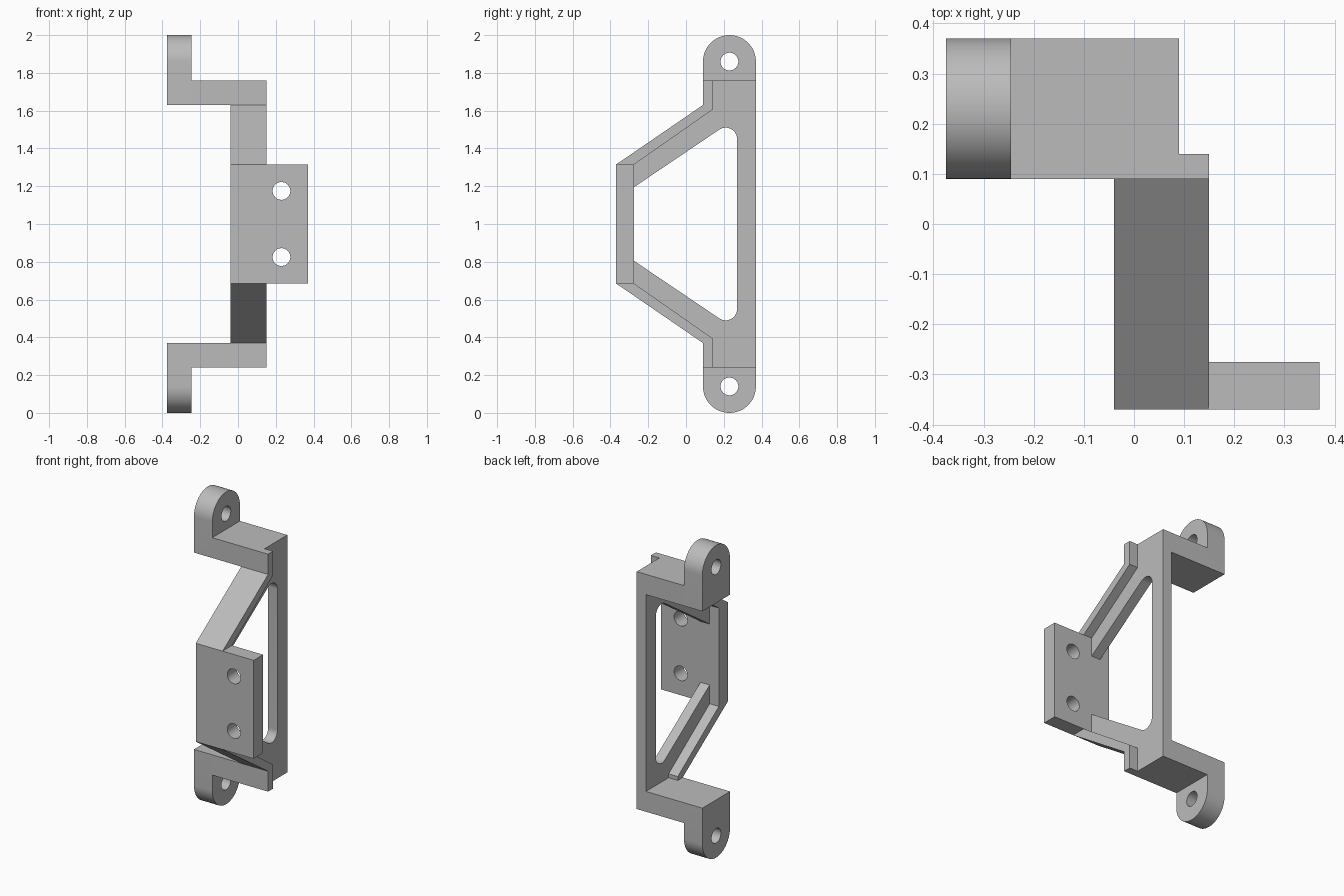
import bpy
import bmesh
from math import cos, sin, radians
from mathutils import Vector

if "Cube" in bpy.data.objects:
    bpy.data.objects.remove(bpy.data.objects["Cube"], do_unlink=True)

# Single grey finish
grey = bpy.data.materials.new("plain_grey")
grey.use_nodes = True
grey.diffuse_color = (0.5, 0.5, 0.5, 1)
grey.node_tree.nodes["Principled BSDF"].inputs["Base Color"].default_value = grey.diffuse_color


def arc(cx, cy, r, start, end, steps=24):
    angles = [radians(start + (end - start) * i / steps) for i in range(steps + 1)]
    return [(cx + r * cos(a), cy + r * sin(a)) for a in angles]


def circle(cx, cy, r):
    return arc(cx, cy, r, 0, 360, 40)[:-1]


def flip(points):
    """Mirror a profile about the mid height, keeping its winding."""
    return [(u, 2 - v) for u, v in reversed(points)]


def prism(name, axis, lo, hi, *outlines):
    """Extrude closed outlines (the later ones are holes) along x or y."""
    curve = bpy.data.curves.new(name, "CURVE")
    curve.dimensions = "2D"
    curve.fill_mode = "BOTH"
    curve.extrude = (hi - lo) / 2
    for points in outlines:
        spline = curve.splines.new("POLY")
        spline.points.add(len(points) - 1)
        for p, (u, v) in zip(spline.points, points):
            p.co = (u, v, 0, 1)
        spline.use_cyclic_u = True
    temp = bpy.data.objects.new(name + "_profile", curve)
    bpy.context.collection.objects.link(temp)
    bpy.context.view_layer.update()
    graph = bpy.context.evaluated_depsgraph_get()
    mesh = bpy.data.meshes.new_from_object(temp.evaluated_get(graph))
    bpy.data.objects.remove(temp, do_unlink=True)
    bpy.data.curves.remove(curve)

    # Stand the extrusion up, weld it and clean the caps
    bm = bmesh.new()
    bm.from_mesh(mesh)
    mid = (lo + hi) / 2
    for vert in bm.verts:
        u, v, w = vert.co
        vert.co = Vector((w + mid, u, v) if axis == "x" else (u, w + mid, v))
    bmesh.ops.remove_doubles(bm, verts=bm.verts, dist=0.0005)
    bmesh.ops.recalc_face_normals(bm, faces=bm.faces)
    bm.to_mesh(mesh)
    bm.free()
    mesh.name = name
    mesh.materials.clear()
    mesh.materials.append(grey)
    obj = bpy.data.objects.new(name, mesh)
    bpy.context.collection.objects.link(obj)
    parts.append(obj)


def rect(u0, u1, v0, v1):
    return [(u0, v0), (u1, v0), (u1, v1), (u0, v1)]


parts = []
BACK, STEP = 0.37, 0.09          # rear face and front face of the arms
ARM_LOW, ARM_TOP = 1.63, 1.76

# Front mounting plate with two screw holes
prism("front_plate", "y", -0.37, -0.275, rect(-0.04, 0.37, 0.685, 1.315),
      circle(0.23, 1.175, 0.047), circle(0.23, 0.825, 0.047))

# Thin web with a rounded opening
outer = [(-0.275, 1.195), (-0.275, 1.315), (0.14, 1.605), (0.14, ARM_LOW), (BACK, ARM_LOW)]
corner = arc(0.21, 1.45, 0.06, 0, 124)
prism("web", "x", 0.025, 0.09, outer + flip(outer) + flip(corner) + corner)

# Parts repeated at the top and bottom
strip = [(STEP, ARM_LOW), (0.14, ARM_LOW), (0.14, 1.605), (-0.275, 1.315), (-0.37, 1.315)]
ledge = rect(STEP, 0.14, ARM_LOW, ARM_TOP)
arm = rect(STEP, BACK, ARM_LOW, ARM_TOP)
ear = [(STEP, ARM_LOW), (BACK, ARM_LOW)] + arc(0.23, 1.86, 0.14, 0, 180, 36)
ear_hole = circle(0.23, 1.86, 0.047)
for end, place in (("upper", list), ("lower", flip)):
    prism(end + "_sloped_flange", "x", -0.04, 0.15, place(strip))
    prism(end + "_flange_end", "x", 0.09, 0.15, place(ledge))
    prism(end + "_arm", "x", -0.245, 0.09, place(arm))
    prism(end + "_ear", "x", -0.375, -0.245, place(ear), place(ear_hole))

# Smooth the round surfaces, keep the edges sharp
bpy.ops.object.select_all(action="DESELECT")
for obj in parts:
    obj.select_set(True)
bpy.context.view_layer.objects.active = parts[0]
bpy.ops.object.shade_smooth_by_angle(angle=radians(25))
